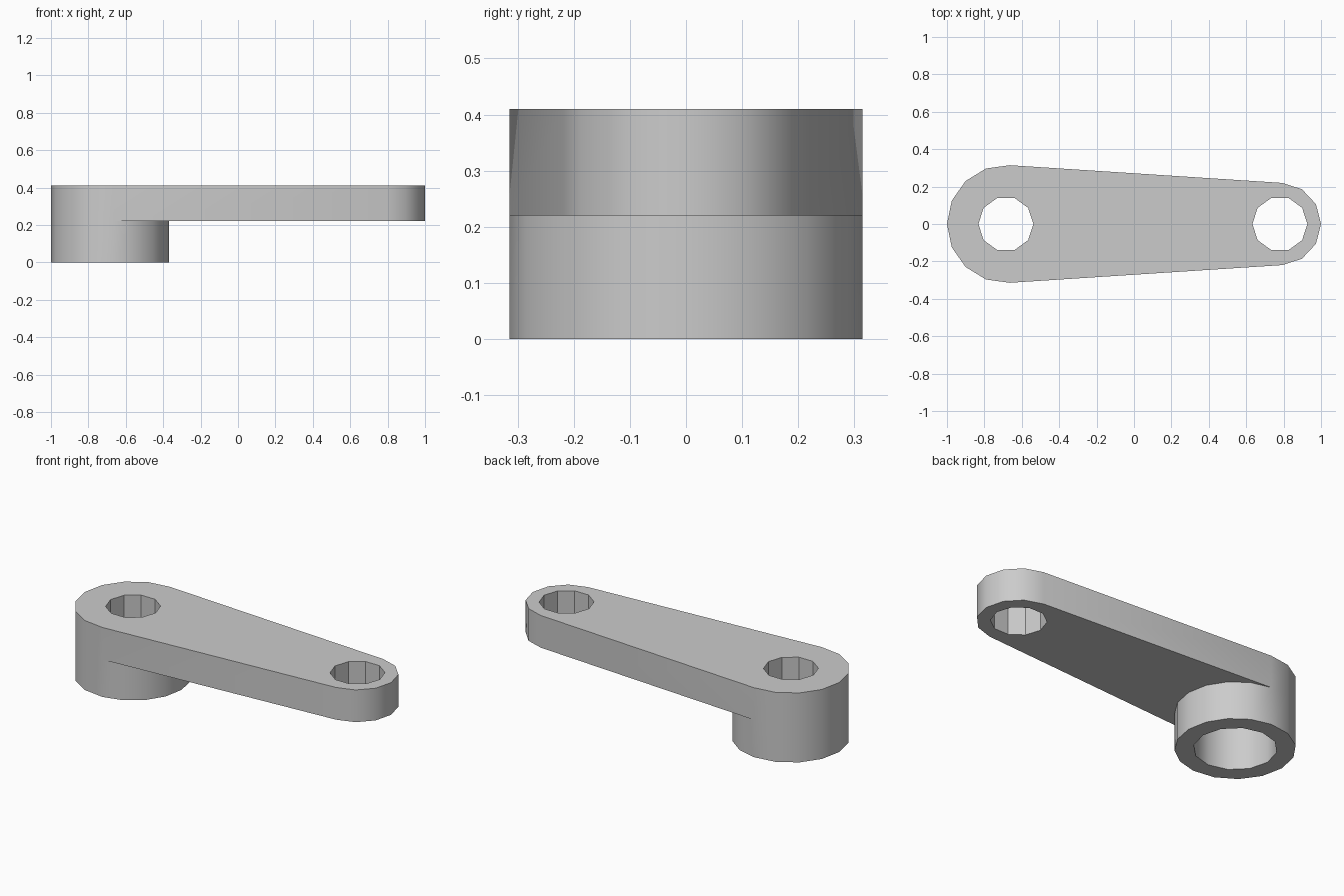
import bpy
import bmesh
from math import radians, cos, sin, asin, pi
from mathutils import Vector

cube = bpy.data.objects.get("Cube")
if cube:
    bpy.data.objects.remove(cube, do_unlink=True)

# Main dimensions
BOSS_X, BOSS_R = -0.685, 0.315
TIP_X, TIP_R = 0.78, 0.22
HOLE_R, BORE_R = 0.147, 0.218
ARM_Z, TOP_Z, LEDGE_Z = 0.22, 0.41, 0.26
TANGENT = pi / 2 - asin((BOSS_R - TIP_R) / (TIP_X - BOSS_X))


def arc(cx, r, start, end, steps):
    """Points along an arc, both ends included."""
    return [(cx + r * cos(start + (end - start) * i / steps),
             r * sin(start + (end - start) * i / steps))
            for i in range(steps + 1)]


def circle(cx, r, sides):
    return arc(cx, r, 0, 2 * pi, sides)[:-1]


def wall(bm, loop, z0, z1):
    """Vertical band of quads around a closed outline."""
    low = [bm.verts.new((x, y, z0)) for x, y in loop]
    high = [bm.verts.new((x, y, z1)) for x, y in loop]
    for i in range(len(loop)):
        j = (i + 1) % len(loop)
        bm.faces.new((low[i], low[j], high[j], high[i]))


def cap(bm, z, *loops):
    """Flat face at one height, with later outlines cut as holes."""
    edges = []
    for loop in loops:
        verts = [bm.verts.new((x, y, z)) for x, y in loop]
        edges += [bm.edges.new((v, verts[(i + 1) % len(verts)]))
                  for i, v in enumerate(verts)]
    bmesh.ops.triangle_fill(bm, edges=edges, use_beauty=True,
                            normal=Vector((0, 0, 1)))


# Outlines: rounded ends joined by tangent sides
back_arc = arc(BOSS_X, BOSS_R, TANGENT, 2 * pi - TANGENT, 8)
front_arc = arc(BOSS_X, BOSS_R, -TANGENT, TANGENT, 8)
tip_arc = arc(TIP_X, TIP_R, -TANGENT, TANGENT, 6)
arm = back_arc + tip_arc
boss = back_arc + front_arc[1:-1]
underside = tip_arc + front_arc[::-1]
pivot_hole = circle(BOSS_X, HOLE_R, 10)
tip_hole = circle(TIP_X, HOLE_R, 10)
bore = circle(BOSS_X, BORE_R, 12)

bm = bmesh.new()

# Arm with two holes
cap(bm, TOP_Z, arm, pivot_hole, tip_hole)
wall(bm, arm, ARM_Z, TOP_Z)
cap(bm, ARM_Z, underside, tip_hole)
wall(bm, tip_hole, ARM_Z, TOP_Z)
wall(bm, pivot_hole, LEDGE_Z, TOP_Z)

# Boss with a wider bore from below
wall(bm, boss, 0, ARM_Z)
cap(bm, 0, boss, bore)
wall(bm, bore, 0, LEDGE_Z)
cap(bm, LEDGE_Z, bore, pivot_hole)

bmesh.ops.remove_doubles(bm, verts=bm.verts, dist=0.0005)
bmesh.ops.recalc_face_normals(bm, faces=bm.faces)

mesh = bpy.data.meshes.new("crank_lever")
bm.to_mesh(mesh)
bm.free()
lever = bpy.data.objects.new("crank_lever", mesh)
bpy.context.collection.objects.link(lever)

# Plain grey finish
grey = bpy.data.materials.new("light_grey")
grey.use_nodes = True
colour = (0.6, 0.6, 0.6, 1)
grey.diffuse_color = colour
grey.node_tree.nodes["Principled BSDF"].inputs["Base Color"].default_value = colour
mesh.materials.append(grey)

bpy.ops.object.select_all(action="DESELECT")
lever.select_set(True)
bpy.context.view_layer.objects.active = lever
bpy.ops.object.shade_smooth_by_angle(angle=radians(30.5))
